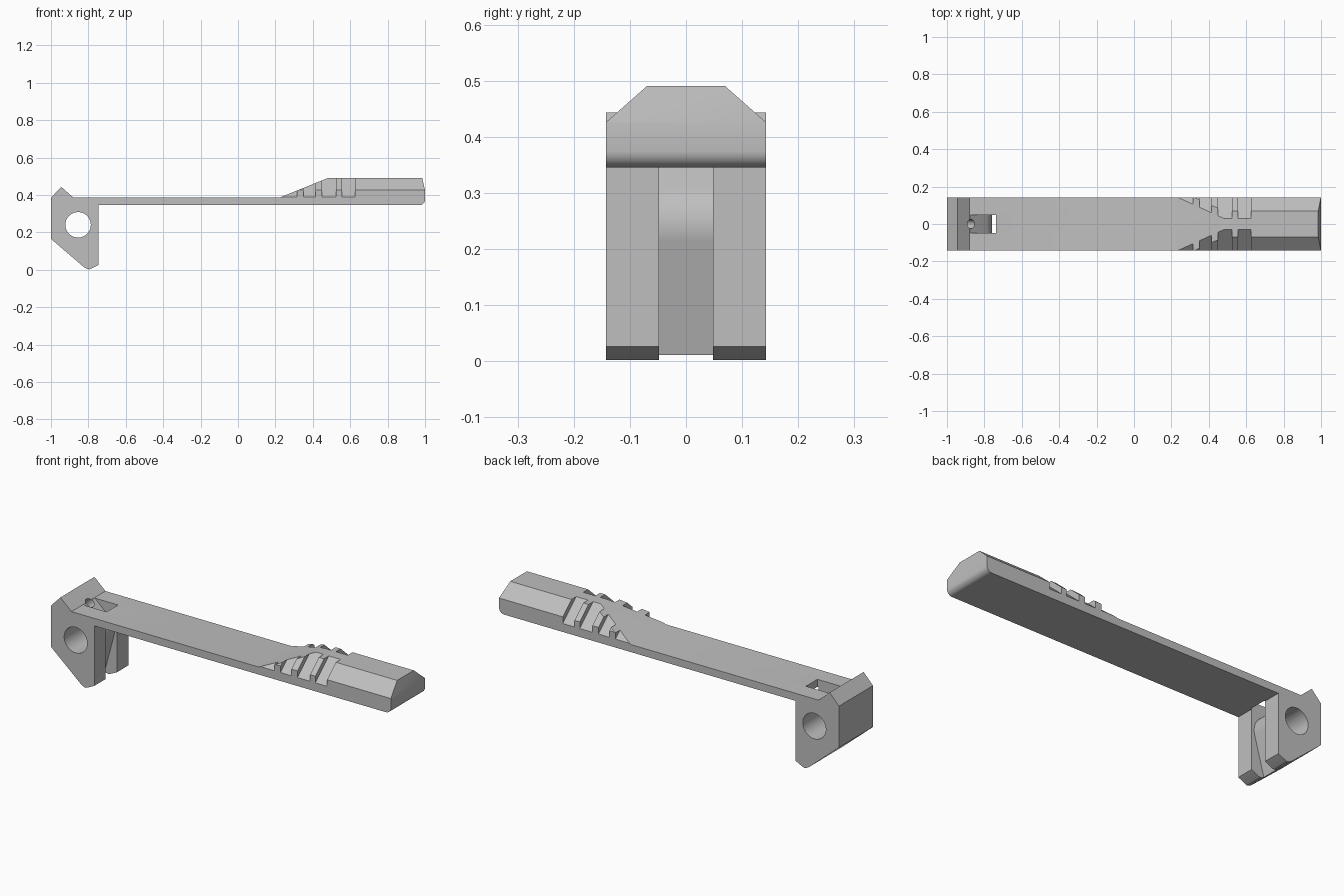
import bpy, bmesh, math
from mathutils import Vector, Matrix

HALF_W = 0.143
PIVOT = (-0.855, 0.24)

old = bpy.data.objects.get("Cube")
if old:
    bpy.data.objects.remove(old, do_unlink=True)

grey = bpy.data.materials.new("plain grey")
grey.use_nodes = True
colour = (0.52, 0.52, 0.52, 1)
grey.diffuse_color = colour
grey.node_tree.nodes["Principled BSDF"].inputs["Base Color"].default_value = colour


def arc(cx, cz, r, start, end, n):
    """Points on a circle arc, angles in degrees."""
    steps = [math.radians(start + (end - start) * i / n) for i in range(n + 1)]
    return [(cx + r * math.cos(a), cz + r * math.sin(a)) for a in steps]


def prism(name, profile, low, high, axis="y"):
    """Extrude an outline: (x, z) along y, or (y, z) along x."""
    def place(p, t):
        return (p[0], t, p[1]) if axis == "y" else (t, p[0], p[1])
    bm = bmesh.new()
    a = [bm.verts.new(place(p, low)) for p in profile]
    b = [bm.verts.new(place(p, high)) for p in profile]
    bm.faces.new(a)
    bm.faces.new(b[::-1])
    for i in range(len(a)):
        j = (i + 1) % len(a)
        bm.faces.new((a[i], b[i], b[j], a[j]))
    bmesh.ops.recalc_face_normals(bm, faces=bm.faces)
    mesh = bpy.data.meshes.new(name)
    bm.to_mesh(mesh)
    bm.free()
    mesh.materials.append(grey)
    ob = bpy.data.objects.new(name, mesh)
    bpy.context.collection.objects.link(ob)
    return ob


def cut(target, cutter):
    """Subtract a cutter and remove it."""
    cutter.hide_render = True
    mod = target.modifiers.new("cut", "BOOLEAN")
    mod.operation = "DIFFERENCE"
    mod.solver = "EXACT"
    mod.object = cutter
    bpy.context.view_layer.objects.active = target
    bpy.ops.object.modifier_apply(modifier=mod.name)
    bpy.data.objects.remove(cutter, do_unlink=True)


# Side outline: hinge block, hook, thin arm and raised thumb grip
outline = [(-1, 0.165), (-0.825, 0.015), (-0.81, 0.006), (-0.797, 0.002),
           (-0.785, 0.006), (-0.745, 0.026), (-0.745, 0.345)]
outline += arc(0.97, 0.375, 0.03, -90, 0, 8)
outline += [(1, 0.425), (0.985, 0.49), (0.48, 0.49), (0.22, 0.385),
            (-0.88, 0.385), (-0.945, 0.443), (-1, 0.385)]
lever = prism("lever_arm", outline, -HALF_W, HALF_W)

# Central slot that leaves a rounded barrel between the two hinge legs
slot = [(-0.877, 0.386), (-0.877, 0.5), (-0.739, 0.5), (-0.739, -0.1),
        (-0.848, -0.1)]
slot += arc(*PIVOT, 0.095, -16, 45, 14)
cut(lever, prism("slot_cutter", slot, -0.048, 0.048))

# Pivot pin hole
cut(lever, prism("pivot_cutter", arc(*PIVOT, 0.068, 0, 352.5, 47), -0.3, 0.3))

# Small blind spring hole, square to the hook slope
bore = prism("spring_cutter", arc(0, 0, 0.025, 0, 345, 23), -0.1, 0.1)
tilt = Vector((0, 1, 0)).rotation_difference(Vector((1, 0, 1)))
bore.matrix_world = Matrix.Translation((-0.872, 0, 0.379)) @ tilt.to_matrix().to_4x4()
bpy.context.view_layer.update()
cut(lever, bore)

# Grip bevels, with deeper finger grooves parallel to them
SLOPE = 0.885
bands = [(0.2, 1.1, 0.07), (0.2, 0.315, 0.03), (0.35, 0.415, 0.03),
         (0.45, 0.525, 0.03), (0.555, 0.625, 0.03)]
for side in (-1, 1):
    for start, end, inner in bands:
        def height(y):
            return 0.49 - SLOPE * (y - inner)
        y0, y1 = inner - 0.02, HALF_W + 0.02
        wedge = [(side * y0, height(y0)), (side * y1, height(y1)),
                 (side * y1, 0.6), (side * y0, 0.6)]
        cut(lever, prism("grip_cutter", wedge, start, end, "x"))

# Smooth the round surfaces, keep the edges crisp
bpy.ops.object.select_all(action="DESELECT")
lever.select_set(True)
bpy.context.view_layer.objects.active = lever
bpy.ops.object.shade_smooth_by_angle(angle=math.radians(25))
